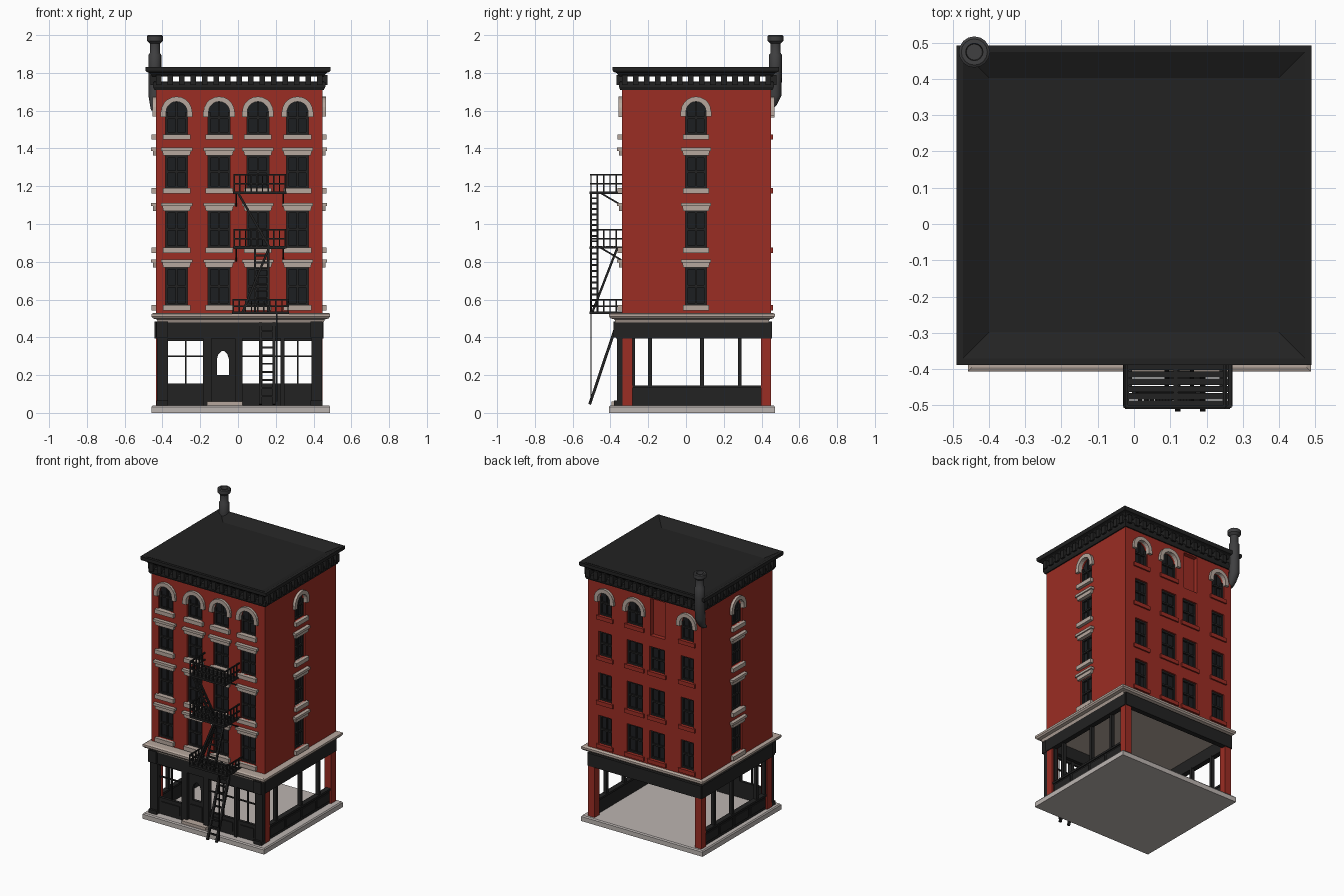
import bpy, bmesh, math
from mathutils import Vector

if "Cube" in bpy.data.objects:
    bpy.data.objects.remove(bpy.data.objects["Cube"])

# ---- colours ----
def mat(name, r, g, b):
    m = bpy.data.materials.new(name)
    m.diffuse_color = (r, g, b, 1)
    m.use_nodes = True
    m.node_tree.nodes["Principled BSDF"].inputs["Base Color"].default_value = m.diffuse_color
    return m
RED = mat("brick red", 0.33, 0.026, 0.017)
BLACK = mat("painted black", 0.016, 0.016, 0.016)
GLASS = mat("dark glass", 0.012, 0.013, 0.015)
PALE = mat("pale stone", 0.47, 0.39, 0.34)
SLAB = mat("grey stone", 0.50, 0.46, 0.44)
IRON = mat("pipe grey", 0.05, 0.05, 0.052)

# ---- parts: one bmesh per named object ----
parts = {}
def part(name, m):
    return parts.setdefault(name, (bmesh.new(), m))[0]

def solid(bm, bottom, top):
    a = [bm.verts.new(p) for p in bottom]
    b = [bm.verts.new(p) for p in top]
    n = len(a)
    bm.faces.new(a[::-1])
    bm.faces.new(b)
    for i in range(n):
        bm.faces.new((a[i], a[(i + 1) % n], b[(i + 1) % n], b[i]))

def box(bm, x0, x1, y0, y1, z0, z1):
    c = [(x0, y0), (x1, y0), (x1, y1), (x0, y1)]
    solid(bm, [(x, y, z0) for x, y in c], [(x, y, z1) for x, y in c])

def rod(bm, p, q, w=0.008):
    p, q = Vector(p), Vector(q)
    d = (q - p).normalized()
    s = d.cross(Vector((0, 0, 1)) if abs(d.z) < 0.9 else Vector((1, 0, 0))).normalized() * w / 2
    t = d.cross(s)
    c = [s + t, t - s, -s - t, s - t]
    solid(bm, [p + v for v in c], [q + v for v in c])

def loft(bm, x0, x1, y0, y1, rings):
    """Stack of rectangles, each (inset, z), capped at both ends."""
    prev = None
    for k, (i, z) in enumerate(rings):
        cur = [bm.verts.new(p) for p in ((x0+i, y0+i, z), (x1-i, y0+i, z), (x1-i, y1-i, z), (x0+i, y1-i, z))]
        if prev:
            for j in range(4):
                bm.faces.new((prev[j], prev[(j+1) % 4], cur[(j+1) % 4], cur[j]))
        if k in (0, len(rings) - 1):
            bm.faces.new(cur)
        prev = cur

# ---- wall frames: u along the wall, d outward, z up ----
X0, X1, Y0, Y1 = -0.435, 0.447, -0.34, 0.45
WALLS = {
    "front": lambda u, d, z: (u, Y0 - d, z),
    "back": lambda u, d, z: (u, Y1 + d, z),
    "right": lambda u, d, z: (X1 + d, u, z),
    "left": lambda u, d, z: (X0 - d, u, z)}

def prism(bm, w, pts, d0, d1):
    f = WALLS[w]
    solid(bm, [f(u, d0, z) for u, z in pts], [f(u, d1, z) for u, z in pts])

def wbox(bm, w, u0, u1, d0, d1, z0, z1):
    prism(bm, w, [(u0, z0), (u1, z0), (u1, z1), (u0, z1)], d0, d1)

def arc(u, z, r, n=10):
    return [(u + r * math.cos(math.pi * i / n), z + r * math.sin(math.pi * i / n)) for i in range(n + 1)]

def window(w, u, h, z0, z1, arched, trim):
    cut, glass = part("window_cutter", RED), part(w + "_window_glass", GLASS)
    sash, stone = part(w + "_window_sashes", BLACK), part(w + "_window_trim", PALE)
    spring = z1 - h if arched else z1
    shape = [(u - h, z0), (u + h, z0)] + (arc(u, spring, h) if arched else [(u + h, z1), (u - h, z1)])
    if arched:
        shape = [(u - h, z0), (u + h, z0)] + arc(u, spring, h)
    prism(cut, w, shape, -0.03, 0.05)
    prism(glass, w, shape, -0.034, -0.024)
    for s in (-1, 1):
        a = u + s * h
        wbox(sash, w, min(a, a - s*0.012), max(a, a - s*0.012), -0.028, -0.012, z0, spring)
    wbox(sash, w, u - 0.005, u + 0.005, -0.028, -0.015, z0, z1 - 0.004)
    zm = (z0 + z1) / 2
    for z in (z0, zm - 0.006) + (() if arched else (z1 - 0.012,)):
        wbox(sash, w, u - h, u + h, -0.028, -0.012, z, z + 0.012)
    if arched:   # stone hood in blocks, with feet
        o, i = arc(u, spring, h + 0.025), arc(u, spring, h - 0.002)
        for k in range(10):
            prism(stone, w, [o[k], o[k+1], i[k+1], i[k]], -0.01, 0.018)
        for s in (-1, 1):
            a, b = sorted((u + s*(h - 0.002), u + s*(h + 0.026)))
            wbox(stone, w, a, b, -0.01, 0.018, spring - 0.025, spring)
    elif trim:   # stepped lintel
        prism(stone, w, [(u-h-0.012, z1), (u+h+0.012, z1), (u+h+0.018, z1+0.025), (u-h-0.018, z1+0.025)], -0.01, 0.016)
        wbox(stone, w, u-h-0.025, u+h+0.025, -0.01, 0.025, z1+0.025, z1+0.042)
    sill = stone if trim else part("back_window_sills", RED)
    wbox(sill, w, u - h - 0.015, u + h + 0.015, -0.03, 0.022 if trim else 0.01, z0 - 0.028, z0)

ROWS = [(0.57, 0.77), (0.875, 1.07), (1.19, 1.362), (1.475, 1.65)]
for r, (z0, z1) in enumerate(ROWS):
    for u in (-0.325, -0.10, 0.105, 0.315):
        window("front", u, 0.058, z0, z1, r == 3, True)
    for w in ("left", "right"):
        window(w, 0.053, 0.055, z0, z1, r == 3, True)
    for u, h in ((0.315, 0.05), (0.085, 0.06), (-0.325, 0.05)):
        window("back", u, h, z0, z1, r == 3, False)
    if r < 3:
        window("back", -0.09, 0.058, z0, z1, False, False)
wbox(part("window_cutter", RED), "back", -0.15, -0.04, -0.03, 0.05, 1.44, 1.70)  # bricked-up bay

# ---- main masses ----
box(part("brick_body", RED), X0, X1, Y0, Y1, 0.525, 1.72)
loft(part("base_slab", SLAB), -0.458, 0.488, -0.407, 0.47, [(0, 0), (0, 0.032), (0.006, 0.04)])
loft(part("storefront_ledge", PALE), -0.458, 0.488, -0.407, 0.47,
     [(0.035, 0.478), (0.028, 0.495), (0.008, 0.5), (0, 0.51), (0, 0.524), (0.012, 0.53)])

# ---- roof cornice with sunken roof and open bracket row ----
loft(part("cornice_lower_band", BLACK), X0, X1, Y0, Y1, [(-0.008, 1.71), (-0.015, 1.725), (-0.015, 1.752), (0, 1.755)])
loft(part("cornice_top", BLACK), -0.489, 0.489, -0.388, 0.492,
     [(0.035, 1.782), (0.02, 1.80), (0.004, 1.805), (0, 1.812), (0, 1.832), (0.018, 1.832), (0.09, 1.795)])
br = part("cornice_brackets", BLACK)
for w in WALLS:
    a, b = (X0, X1) if w in ("front", "back") else (Y0, Y1)
    n = round((b - a) / 0.063)
    for i in range(n + 1):
        u = a + 0.015 + (b - a - 0.03) * i / n
        wbox(br, w, u - 0.015, u + 0.015, -0.03, 0.028, 1.735, 1.79)

# ---- ground floor ----
pil = part("corner_pillars", RED)
for x in (X0, X1 - 0.05):
    for y in (Y0 + 0.005, Y1 - 0.052):
        box(pil, x, x + 0.05, y, y + 0.052, 0.04, 0.48)
band = part("sign_band", BLACK)
for w in WALLS:
    a, b = (X0, X1) if w in ("front", "back") else (Y0, Y1)
    wbox(band, w, a, b, -0.03, 0.03 if w == "front" else 0.006, 0.395, 0.485)
for w in ("left", "right"):
    f = part(w + "_shopfront", BLACK)
    wbox(f, w, -0.29, 0.40, -0.035, -0.012, 0.04, 0.14)
    wbox(f, w, -0.29, 0.40, -0.04, -0.004, 0.132, 0.146)
    for u in (-0.28, -0.19, 0.085, 0.285):
        wbox(f, w, u - 0.01, u + 0.01, -0.035, -0.01, 0.14, 0.40)
    for a, b in ((-0.27, -0.11), (-0.09, 0.07), (0.09, 0.23), (0.25, 0.39)):
        wbox(f, w, a, b, -0.02, -0.006, 0.06, 0.12)

f = part("front_shopfront", BLACK)
for a, b in ((-0.43, -0.37), (-0.185, -0.14), (-0.015, 0.025), (0.225, 0.245), (0.39, 0.445)):
    wbox(f, "front", a, b, -0.01, 0.025, 0.04, 0.40)
for a in (-0.432, 0.385):     # end pilaster feet and brackets
    wbox(f, "front", a, a + 0.062, -0.01, 0.04, 0.04, 0.065)
    wbox(f, "front", a, a + 0.062, -0.01, 0.045, 0.40, 0.485)
for a, b in ((-0.37, -0.185), (0.025, 0.225), (0.245, 0.39)):
    wbox(f, "front", a, b, -0.01, 0.01, 0.04, 0.155)
    wbox(f, "front", a + 0.02, b - 0.02, 0, 0.016, 0.065, 0.13)
    wbox(f, "front", a, b, -0.005, 0.005, 0.295, 0.303)
    wbox(f, "front", a, b, -0.005, 0.01, 0.38, 0.40)
    m = (a + b) / 2
    wbox(f, "front", m - 0.004, m + 0.004, -0.005, 0.005, 0.15, 0.39)
# door with an open arched light
d = part("front_door", BLACK)
wbox(d, "front", -0.14, -0.015, -0.015, 0.005, 0.04, 0.2)
wbox(d, "front", -0.125, -0.035, 0, 0.012, 0.07, 0.17)
wbox(d, "front", -0.14, -0.112, -0.015, 0.005, 0.2, 0.40)
wbox(d, "front", -0.048, -0.015, -0.015, 0.005, 0.2, 0.40)
wbox(d, "front", -0.112, -0.048, -0.015, 0.005, 0.328, 0.40)
for s in (-1, 1):
    prism(d, "front", [(-0.08 + s*0.032, 0.285), (-0.08 + s*0.032, 0.328), (-0.08 + s*0.006, 0.328), (-0.08 + s*0.024, 0.31)], -0.015, 0.005)
box(part("door_step", PALE), -0.165, 0.025, -0.395, -0.335, 0.035, 0.06)

# ---- fire escape ----
fe, YF, YB = part("fire_escape_platforms", BLACK), -0.503, -0.335
for z, a, b in ((0.53, -0.025, 0.265), (0.875, -0.02, 0.25), (1.165, -0.02, 0.25)):
    for k in range(7):     # slatted deck
        y = YF + 0.02 * k
        box(fe, a, b, y, y + 0.017, z, z + 0.008)
    for x in (a, b, (a + b) / 2):
        rod(fe, (x, YF, z), (x, YB, z), 0.012)
    rod(fe, (a, YF, z), (b, YF, z), 0.014)
    top = z + (0.07 if z < 0.6 else 0.095)
    for h in (top, (top + z) / 2):
        rod(fe, (a, YF, h), (b, YF, h))
        for x in (a, b):
            rod(fe, (x, YF, h), (x, YB, h))
    for k in range(10):
        x = a + (b - a) * k / 9
        rod(fe, (x, YF, z), (x, YF, top), 0.007)
    for k in range(1, 5):
        for x in (a, b):
            y = YF + (YB - YF) * k / 5
            rod(fe, (x, y, z), (x, y, top), 0.007)
    if z > 0.6:
        for x in (a + 0.01, b - 0.01):
            rod(fe, (x, YF + 0.05, z), (x, YB, z - 0.07), 0.009)

def ladder(name, p, q, side, n, w=0.012):
    """Two rails from p to q, offset by side, with n rungs."""
    bm = part(name, BLACK)
    p, q, s = Vector(p), Vector(q), Vector(side)
    rod(bm, p, q, w)
    rod(bm, p + s, q + s, w)
    for k in range(1, n):
        c = p.lerp(q, k / n)
        rod(bm, c, c + s, 0.01)
ladder("upper_stair", (0.0, -0.503, 1.165), (0.165, -0.503, 0.88), (0, 0.035, 0), 10)
ladder("middle_stair", (0.165, -0.503, 0.875), (0.025, -0.503, 0.535), (0, 0.035, 0), 11)
ladder("middle_ladder", (0.09, -0.365, 0.87), (0.09, -0.495, 0.535), (0.07, 0, 0), 9)
ladder("drop_ladder", (0.12, -0.365, 0.475), (0.12, -0.51, 0.045), (0.07, 0, 0), 10, 0.015)
rod(part("drop_rod", BLACK), (0.205, -0.503, 0.53), (0.205, -0.503, 0.06), 0.006)

# ---- vent pipe on the back corner ----
pipe, N = part("vent_pipe", IRON), 16
prev = None
# (y, z, radius): elbow out of the wall, then straight up to a flared cap
PROFILE = [(0.43, 1.60, 0.02), (0.455, 1.63, 0.026), (0.472, 1.68, 0.034), (0.474, 1.83, 0.034), (0.474, 1.895, 0.034),
           (0.474, 1.905, 0.027), (0.474, 1.955, 0.027), (0.474, 1.97, 0.043), (0.474, 1.995, 0.043), (0.474, 2.0, 0.036),
           (0.474, 2.0, 0.024), (0.474, 1.98, 0.022)]
for k, (y, z, r) in enumerate(PROFILE):
    ring = [pipe.verts.new((-0.44 + r * math.cos(t), y + r * math.sin(t), z)) for t in (math.tau * i / N for i in range(N))]
    if prev:
        for i in range(N):
            pipe.faces.new((prev[i], prev[(i+1) % N], ring[(i+1) % N], ring[i]))
    if k in (0, len(PROFILE) - 1):
        pipe.faces.new(ring)
    prev = ring

# ---- turn parts into objects ----
objs = {}
for name, (bm, m) in parts.items():
    bmesh.ops.recalc_face_normals(bm, faces=bm.faces)
    me = bpy.data.meshes.new(name)
    bm.to_mesh(me)
    bm.free()
    if not me.polygons:
        continue
    me.materials.append(m)
    objs[name] = bpy.data.objects.new(name, me)
    bpy.context.collection.objects.link(objs[name])

# cut window recesses into the brick
body, cutter = objs["brick_body"], objs["window_cutter"]
cutter.hide_render = True
mod = body.modifiers.new("windows", 'BOOLEAN')
mod.operation, mod.solver, mod.object = 'DIFFERENCE', 'EXACT', cutter
body.data = bpy.data.meshes.new_from_object(body.evaluated_get(bpy.context.evaluated_depsgraph_get()))
body.modifiers.clear()
bpy.data.objects.remove(cutter)

bpy.context.view_layer.objects.active = objs["vent_pipe"]
objs["vent_pipe"].select_set(True)
bpy.ops.object.shade_smooth_by_angle(angle=math.radians(35))
